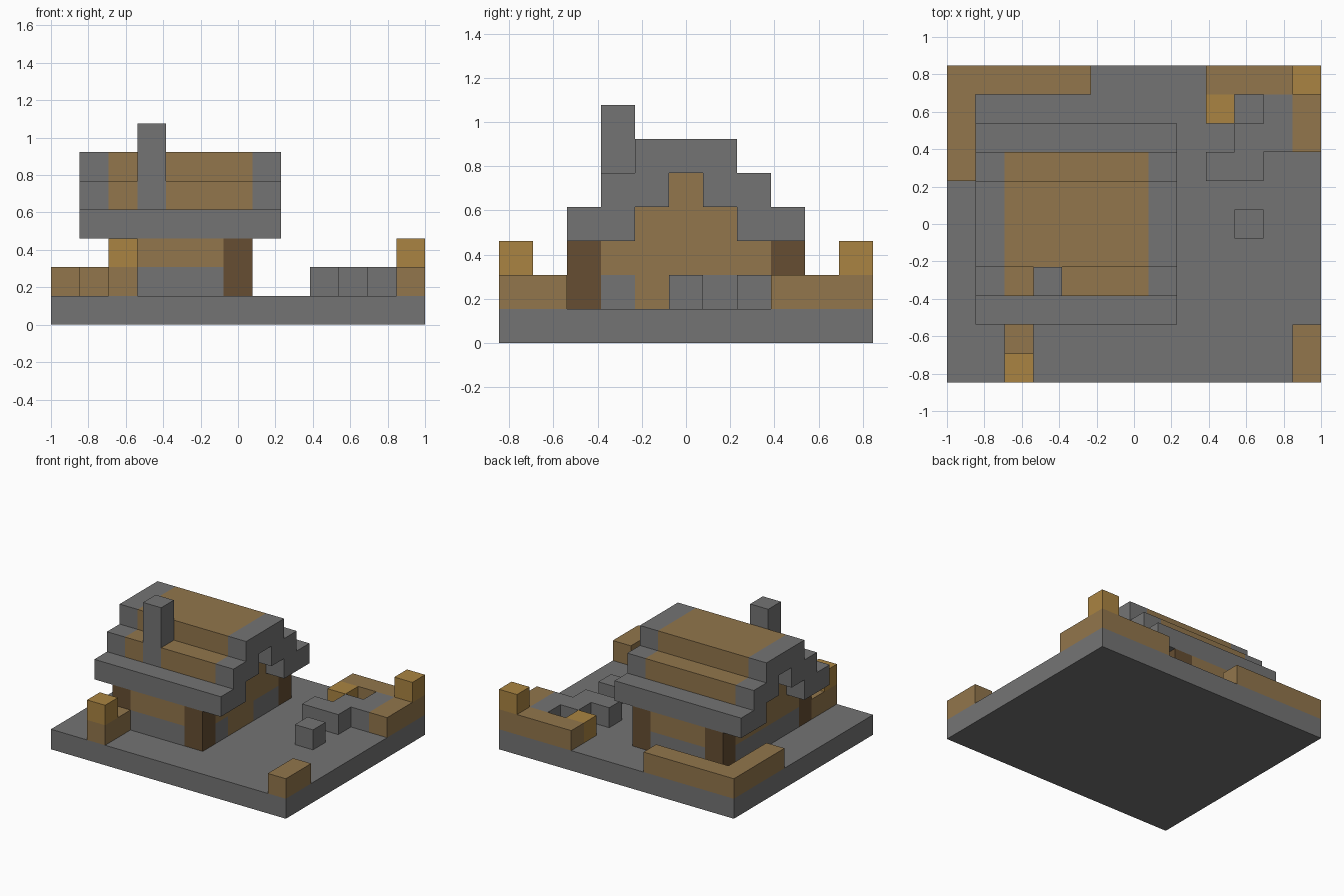
import bpy
import bmesh
from mathutils import Matrix, Vector

if "Cube" in bpy.data.objects:
    bpy.data.objects.remove(bpy.data.objects["Cube"], do_unlink=True)

U = 2 / 13          # edge of one building block
COLS, ROWS = 13, 11


def material(name, colour):
    mat = bpy.data.materials.new(name)
    mat.use_nodes = True
    rgba = (*colour, 1)
    mat.diffuse_color = rgba
    mat.node_tree.nodes["Principled BSDF"].inputs["Base Color"].default_value = rgba
    return mat


stone = material("grey stone", (0.175, 0.175, 0.175))
plank = material("tan planks", (0.287, 0.181, 0.072))
gold = material("golden wood", (0.402, 0.231, 0.054))
log = material("dark log", (0.133, 0.076, 0.032))


def blocks(name, mat, *spans):
    """One object of boxes; each span is (first, last) block in x, y and z."""
    bm = bmesh.new()
    for span in spans:
        low = Vector([s[0] for s in span])
        high = Vector([s[1] + 1 for s in span])
        centre = ((low + high) / 2 - Vector((COLS / 2, ROWS / 2, 0))) * U
        size = (high - low) * U
        bmesh.ops.create_cube(
            bm, size=1, matrix=Matrix.Translation(centre) @ Matrix.Diagonal((*size, 1)))
    mesh = bpy.data.meshes.new(name)
    bm.to_mesh(mesh)
    bm.free()
    mesh.materials.append(mat)
    obj = bpy.data.objects.new(name, mesh)
    bpy.context.collection.objects.link(obj)
    return obj


def at(i):
    return (i, i)


# Ground slab
blocks("ground", stone, ((0, 12), (0, 10), at(0)))

# House: corner logs, stone footing, plank walls and gables
blocks("corner_logs", log, *[(at(x), at(y), (1, 2)) for x in (2, 6) for y in (2, 8)])
blocks("footing", stone,
       ((3, 5), at(2), at(1)), ((3, 5), at(8), at(1)),
       (at(2), (3, 7), at(1)), (at(6), at(3), at(1)), (at(6), (6, 7), at(1)))
blocks("door", plank, (at(6), (4, 5), at(1)))
blocks("upper_walls", plank,
       ((3, 5), at(2), at(2)), ((3, 5), at(8), at(2)),
       (at(2), (3, 7), at(2)), (at(6), (3, 7), at(2)))
blocks("gables", plank, *[s for x in (2, 6) for s in
                          ((at(x), (4, 6), at(3)), (at(x), at(5), at(4)))])

# Stepped roof: stone eaves and verges, plank covering
blocks("eaves", stone, ((1, 7), (2, 3), at(3)), ((1, 7), (7, 8), at(3)))
blocks("roof_verges", stone, *[s for x in (1, 7) for s in
                               ((at(x), (3, 4), at(4)), (at(x), (6, 7), at(4)),
                                (at(x), (4, 6), at(5)))])
blocks("roof_covering", plank,
       (at(2), at(3), at(4)), ((4, 6), at(3), at(4)), ((2, 6), at(4), at(4)),
       ((2, 6), (6, 7), at(4)), ((2, 6), (4, 6), at(5)))
blocks("chimney", stone, (at(3), at(3), (4, 6)))

# Low fence around the yard
blocks("back_right_fence", plank, ((0, 4), at(10), at(1)), (at(0), (7, 9), at(1)))
blocks("back_left_fence", plank, ((9, 12), at(10), at(1)), (at(12), (8, 9), at(1)))
blocks("front_right_fence", plank, (at(2), (0, 1), at(1)))
blocks("front_left_fence", plank, (at(12), (0, 1), at(1)))
blocks("fence_posts", gold, (at(2), at(0), at(2)), (at(12), at(10), at(2)),
       (at(9), at(9), at(1)))

# Stones around the pit and a loose one in the yard
blocks("pit_stones", stone, ((9, 10), at(7), at(1)), ((10, 11), at(8), at(1)),
       (at(11), at(9), at(1)))
blocks("loose_stone", stone, (at(10), at(5), at(1)))
